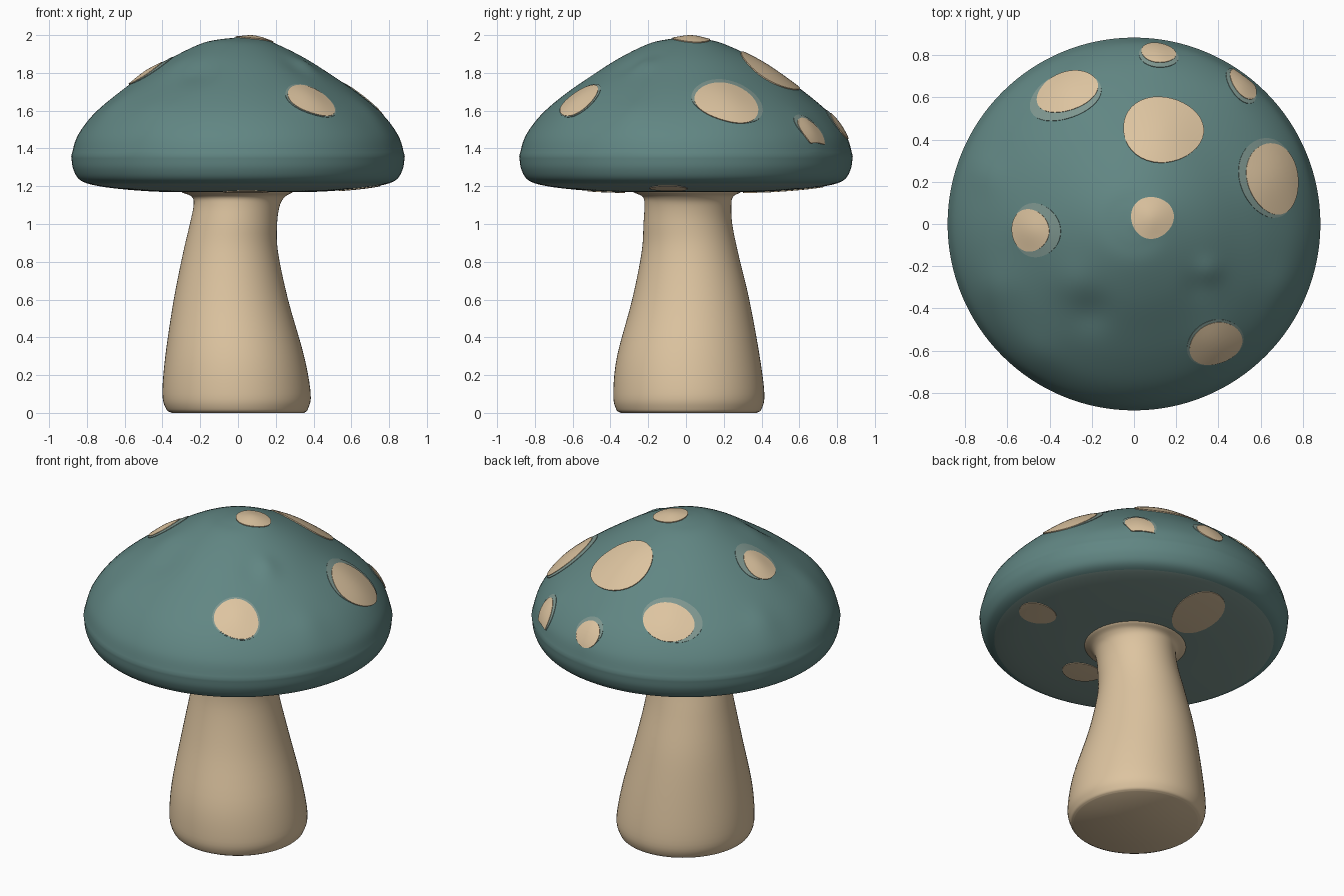
import bpy, bmesh
from math import sin, cos, tau, radians, hypot, exp
from mathutils import Vector

if "Cube" in bpy.data.objects:
    bpy.data.objects.remove(bpy.data.objects["Cube"])


def material(name, rgb):
    # sRGB bytes to linear values
    lin = [((c / 255 + 0.055) / 1.055) ** 2.4 for c in rgb]
    m = bpy.data.materials.new(name)
    m.use_nodes = True
    m.diffuse_color = (*lin, 1)
    m.node_tree.nodes["Principled BSDF"].inputs["Base Color"].default_value = (*lin, 1)
    return m


TEAL = material("teal cap", (97, 134, 131))
PALE = material("pale teal", (126, 150, 143))
BEIGE = material("beige", (221, 196, 160))


def spline(points, steps):
    # Smooth curve through the points
    pts = [Vector(p) for p in points]
    pts = [pts[0] * 2 - pts[1]] + pts + [pts[-1] * 2 - pts[-2]]
    out = []
    for a, b, c, d in zip(pts, pts[1:], pts[2:], pts[3:]):
        for i in range(steps):
            t = i / steps
            out.append(0.5 * (2 * b + (c - a) * t + (2 * a - 5 * b + 4 * c - d) * t ** 2
                              + (3 * b - a - 3 * c + d) * t ** 3))
    return out + [pts[-2]]


def skin(name, rings, mats, rule=None, angle=50):
    # Join closed rings of points into a capped, smooth shaded surface
    bm = bmesh.new()
    rows = [[bm.verts.new(p) for p in ring] for ring in rings]
    n = len(rows[0])
    for lo, hi in zip(rows, rows[1:]):
        for i in range(n):
            j = (i + 1) % n
            bm.faces.new((lo[i], lo[j], hi[j], hi[i]))
    bm.faces.new(rows[0][::-1])
    bm.faces.new(rows[-1])
    for f in bm.faces:
        f.material_index = rule(f.calc_center_median()) if rule else 0
    mesh = bpy.data.meshes.new(name)
    bm.to_mesh(mesh)
    bm.free()
    for m in mats:
        mesh.materials.append(m)
    obj = bpy.data.objects.new(name, mesh)
    bpy.context.collection.objects.link(obj)
    bpy.ops.object.select_all(action='DESELECT')
    obj.select_set(True)
    bpy.context.view_layer.objects.active = obj
    bpy.ops.object.shade_smooth_by_angle(angle=radians(angle))
    return obj


# Stem: z, left and right limits, front and back limits
SECTIONS = [(0, -.35, .35, -.345, .375), (.02, -.38, .37, -.37, .4),
            (.1, -.4, .385, -.385, .415), (.3, -.385, .35, -.365, .39),
            (.6, -.34, .265, -.285, .335), (.85, -.29, .212, -.235, .275),
            (1.0, -.255, .207, -.225, .245), (1.1, -.235, .222, -.22, .24),
            (1.145, -.245, .25, -.23, .25), (1.17, -.3, .29, -.28, .29),
            (1.2, -.3, .29, -.28, .29)]


def stem_ring(s):
    z, x0, x1, y0, y1 = s
    return [((x0 + x1) / 2 + (x1 - x0) / 2 * cos(tau * i / 64),
             (y0 + y1) / 2 + (y1 - y0) / 2 * sin(tau * i / 64), z) for i in range(64)]


skin("stem", [stem_ring(s) for s in spline(SECTIONS, 5)], [BEIGE])

# Cap profiles (radius, height), split at the widest point
TOP = spline([(.003, 1.985), (.1, 1.977), (.2, 1.953), (.35, 1.88), (.5, 1.785), (.65, 1.68),
              (.77, 1.575), (.85, 1.465), (.883, 1.36)], 6)
UNDER = spline([(.883, 1.36), (.872, 1.29), (.835, 1.232), (.75, 1.203), (.6, 1.183),
                (.4, 1.17), (.2, 1.17), (.01, 1.17)], 6)

# Spots: x, y, radii, turn, then halo shift and halo scale
SPOTS = [(.135, .445, .19, .155, -5, 0, 0, 0),
         (.085, .03, .1, .098, 0, 0, 0, 0),
         (-.315, .625, .15, .09, 20, -.01, -.022, 1.17),
         (.115, .808, .082, .045, -8, 0, -.014, 1.15),
         (.515, .66, .085, .042, -52, -.008, -.008, 1.15),
         (.655, .215, .12, .17, 12, -.02, .005, 1.12),
         (-.49, -.03, .088, .1, 8, .028, 0, 1.28),
         (.385, -.565, .128, .095, 22, -.002, .004, 1.08)]
# Soft lumps and dents: x, y, size, height
LUMPS = [(-.2, -.42, .09, -.018), (-.3, -.28, .1, .012), (.36, -.22, .06, .015),
         (-.45, -.62, .12, .014), (-.72, .25, .09, .015), (.3, -.3, .07, -.008),
         (-.66, -.3, .1, .012), (.72, -.3, .1, .012)]
LUMPS += [(s[0], s[1], max(s[2], s[3]) * .8, .014) for s in SPOTS]


def lumps(x, y):
    return sum(h * exp(-((x - a) ** 2 + (y - b) ** 2) / s ** 2) for a, b, s, h in LUMPS)


def height(x, y, profile):
    r = hypot(x, y)
    for a, b in zip(profile, profile[1:]):
        if min(a.x, b.x) <= r <= max(a.x, b.x):
            z = a.y + (b.y - a.y) * (r - a.x) / (b.x - a.x)
            break
    else:
        z = min(profile, key=lambda p: abs(p.x - r)).y
    return z + (lumps(x, y) if profile is TOP else 0)


def cap_ring(p, bumpy):
    ring = []
    for i in range(128):
        x, y = p.x * cos(tau * i / 128), p.x * sin(tau * i / 128)
        ring.append((x, y, p.y + (lumps(x, y) if bumpy else 0)))
    return ring


# Cap: teal shell with a pale underside
rings = [cap_ring(p, False) for p in UNDER[:0:-1]] + [cap_ring(p, True) for p in TOP[::-1]]
skin("cap", rings, [TEAL, PALE],
     lambda c: int(c.z < 1.25 and hypot(c.x, c.y) < .8))


def plate(name, x, y, rx, ry, turn, profile, mat, lift):
    # Thin oval that follows the cap surface
    ca, sa, e = cos(radians(turn)), sin(radians(turn)), .01
    side = 1 if profile is TOP else -1
    rings = []
    for t, up in [(1.0, -.003)] + [(k / 10, lift) for k in range(10, 0, -1)] + [(.01, lift)]:
        ring = []
        for i in range(40):
            a = side * tau * i / 40
            wob = t * (1 + .025 * sin(3 * a + x * 9))
            u, v = rx * wob * cos(a), ry * wob * sin(a)
            px, py = x + u * ca - v * sa, y + u * sa + v * ca
            r = hypot(px, py)
            if r > .868:
                px, py = px * .868 / r, py * .868 / r
            slope = [height(px + dx, py + dy, profile) - height(px - dx, py - dy, profile)
                     for dx, dy in ((e, 0), (0, e))]
            n = Vector((-slope[0], -slope[1], 2 * e)).normalized() * side
            ring.append(Vector((px, py, height(px, py, profile))) + n * up)
        rings.append(ring)
    skin(name, rings, [mat])


# Spots with halos on top of the cap
for k, (x, y, rx, ry, turn, dx, dy, grow) in enumerate(SPOTS, 1):
    plate(f"spot_{k}", x, y, rx, ry, turn, TOP, BEIGE, .006)
    if grow:
        plate(f"spot_halo_{k}", x + dx, y + dy, rx * grow, ry * grow, turn, TOP, PALE, .003)

# Spots on the underside
for k, spot in enumerate([(-.04, .52, .14, .22, -20), (.645, -.09, .11, .1, 0),
                          (.04, -.42, .12, .1, 0)], 1):
    plate(f"under_spot_{k}", *spot, UNDER, BEIGE, .004)
